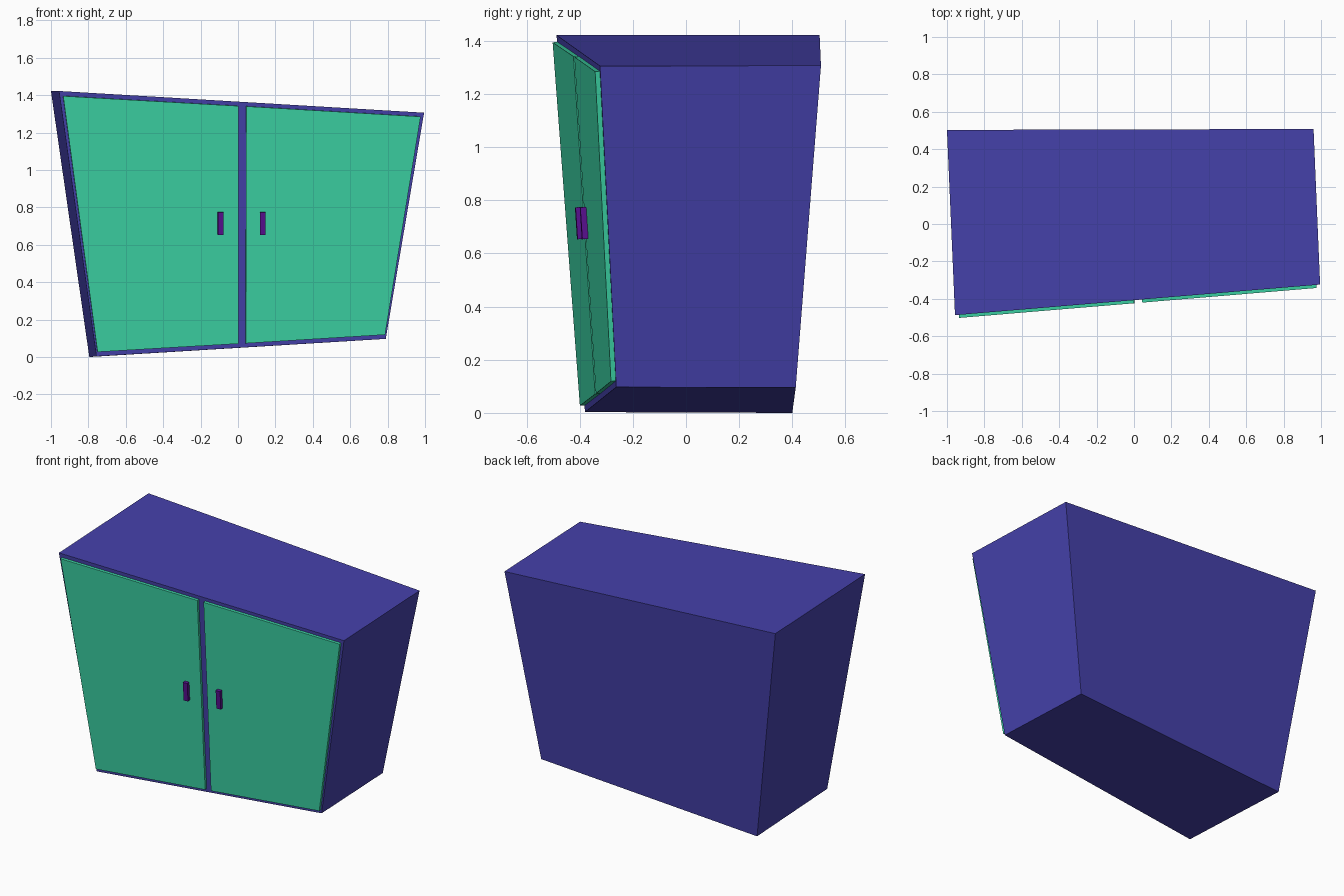
import bpy
import bmesh

if "Cube" in bpy.data.objects:
    bpy.data.objects.remove(bpy.data.objects["Cube"])


def material(name, color):
    m = bpy.data.materials.new(name)
    m.diffuse_color = (*color, 1)
    m.use_nodes = True
    m.node_tree.nodes["Principled BSDF"].inputs["Base Color"].default_value = m.diffuse_color
    return m


BLUE = material("blue_paint", (0.06, 0.053, 0.41))
GREEN = material("green_paint", (0.045, 0.66, 0.38))
PURPLE = material("purple_paint", (0.10, 0.005, 0.28))


def hexahedron(name, front, back, mat):
    """Solid between two matching quads."""
    bm = bmesh.new()
    a = [bm.verts.new(p) for p in front]
    b = [bm.verts.new(p) for p in back]
    bm.faces.new(a)
    bm.faces.new(b[::-1])
    for i in range(4):
        j = (i + 1) % 4
        bm.faces.new((a[j], a[i], b[i], b[j]))
    bmesh.ops.recalc_face_normals(bm, faces=bm.faces)
    me = bpy.data.meshes.new(name)
    bm.to_mesh(me)
    bm.free()
    me.materials.append(mat)
    ob = bpy.data.objects.new(name, me)
    bpy.context.collection.objects.link(ob)
    return ob


def on_front(x, z, out=0.0):
    """Point on the leaning front plane, pushed outwards."""
    return (x + 0.08 * out, -0.3195 + 0.08 * x - 0.0642 * z - out, z - 0.064 * out)


def panel(name, outline, inner, outer, mat):
    hexahedron(name, [on_front(x, z, outer) for x, z in outline],
               [on_front(x, z, inner) for x, z in outline], mat)


# Skewed, tapered cabinet body
front = [on_front(x, z) for x, z in
         ((-0.757, 0.003), (0.79, 0.097), (0.995, 1.306), (-0.957, 1.422))]
back = [(-0.795, 0.40, 0.0), (0.76, 0.413, 0.095),
        (0.96, 0.508, 1.307), (-1.0, 0.503, 1.422)]
hexahedron("cabinet_body", front, back, BLUE)

# Doors
panel("left_door", [(-0.752, 0.028), (0.0, 0.072), (0.0, 1.343), (-0.936, 1.396)],
      -0.002, 0.018, GREEN)
panel("right_door", [(0.04, 0.074), (0.785, 0.120), (0.975, 1.286), (0.043, 1.341)],
      -0.002, 0.018, GREEN)

# Handles
for side, x in (("left", -0.095), ("right", 0.13)):
    w = 0.015
    panel(side + "_handle",
          [(x - w, 0.656), (x + w, 0.656), (x + w, 0.776), (x - w, 0.776)],
          0.016, 0.040, PURPLE)
